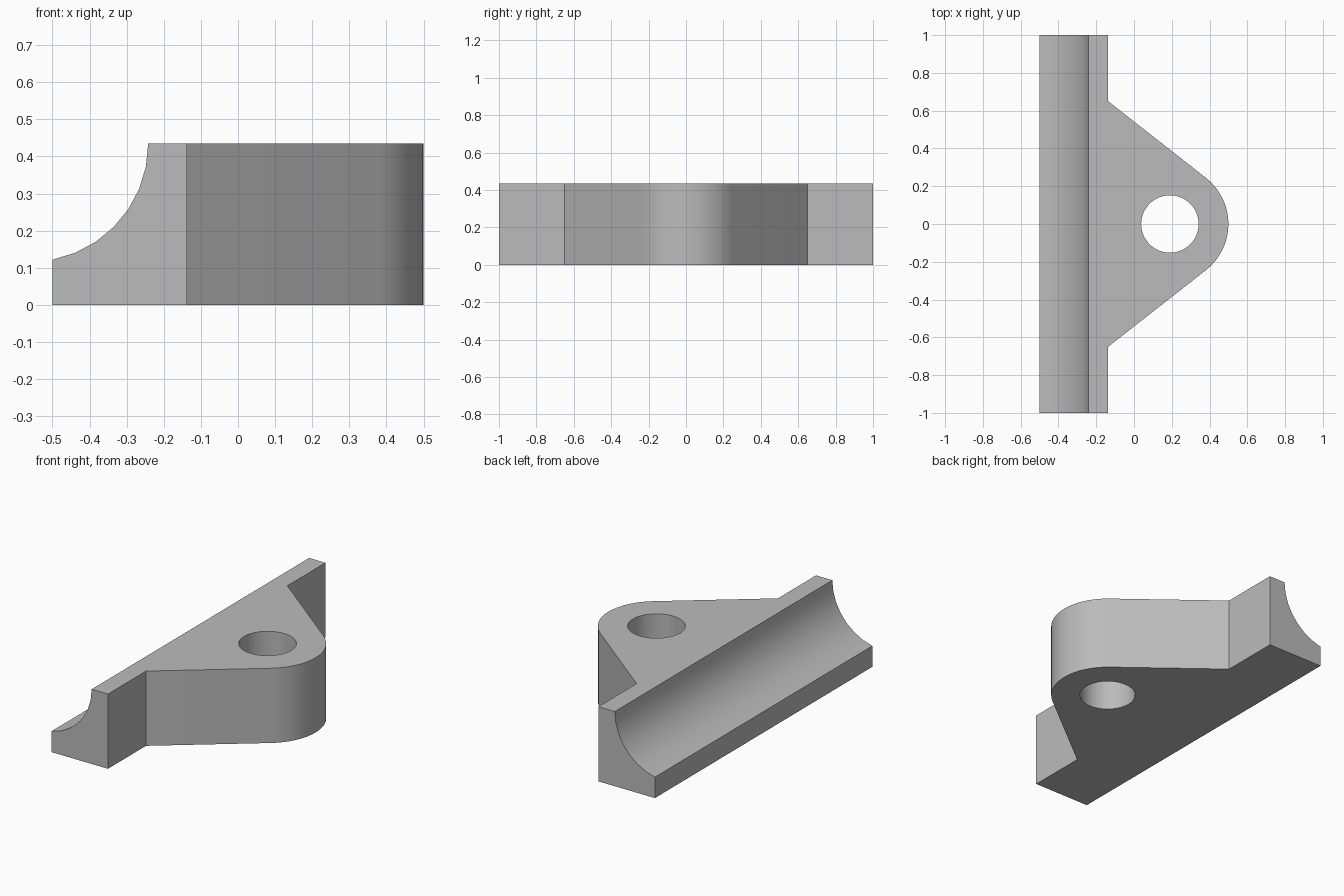
import bpy, bmesh
from math import acos, atan2, cos, sin, hypot, pi
from mathutils import Vector

cube = bpy.data.objects.get("Cube")
if cube:
    bpy.data.objects.remove(cube, do_unlink=True)

HEIGHT = 0.435
HALF_LENGTH = 1.0
RAIL_OUT, RAIL_IN = -0.5, -0.137      # x limits of the long rail
LUG_X, LUG_R, HOLE_R = 0.19, 0.31, 0.152
LUG_BASE = 0.65                       # half width where the lug meets the rail
COVE_X, COVE_R = -0.561, 0.319

grey = bpy.data.materials.new("plain grey")
grey.use_nodes = True
colour = (0.5, 0.5, 0.5, 1)
grey.diffuse_color = colour
grey.node_tree.nodes["Principled BSDF"].inputs["Base Color"].default_value = colour


def arc(cx, cy, r, start, end, steps):
    return [(cx + r * cos(start + (end - start) * i / steps),
             cy + r * sin(start + (end - start) * i / steps)) for i in range(steps + 1)]


def prism(name, points, shift):
    """Extrude a closed outline of 3D points along a vector."""
    bm = bmesh.new()
    face = bm.faces.new([bm.verts.new(p) for p in points])
    top = bmesh.ops.extrude_face_region(bm, geom=[face])["geom"]
    bmesh.ops.translate(bm, vec=Vector(shift),
                        verts=[v for v in top if isinstance(v, bmesh.types.BMVert)])
    bmesh.ops.recalc_face_normals(bm, faces=bm.faces)
    mesh = bpy.data.meshes.new(name)
    bm.to_mesh(mesh)
    bm.free()
    mesh.materials.append(grey)
    obj = bpy.data.objects.new(name, mesh)
    bpy.context.collection.objects.link(obj)
    return obj


# Bracket body: straight rail with a tapered lug tangent to its round tip
reach = hypot(LUG_X - RAIL_IN, LUG_BASE)
tangent = atan2(LUG_BASE, RAIL_IN - LUG_X) - acos(LUG_R / reach)
outline = [(RAIL_OUT, -HALF_LENGTH), (RAIL_IN, -HALF_LENGTH), (RAIL_IN, -LUG_BASE)]
outline += arc(LUG_X, 0, LUG_R, -tangent, tangent, 16)
outline += [(RAIL_IN, LUG_BASE), (RAIL_IN, HALF_LENGTH), (RAIL_OUT, HALF_LENGTH)]
body = prism("bracket_body", [(x, y, 0) for x, y in outline], (0, 0, HEIGHT))

# Cove along the rail and bolt hole through the lug
cove = arc(COVE_X, HEIGHT, COVE_R, -pi / 2, 0, 8)
cove += [(COVE_X + COVE_R, HEIGHT + 0.2), (COVE_X, HEIGHT + 0.2)]
hole = arc(LUG_X, 0, HOLE_R, 0, 2 * pi, 48)[:-1]
cutters = [
    prism("cove_cutter", [(x, -1.1, z) for x, z in cove], (0, 2.2, 0)),
    prism("hole_cutter", [(x, y, -0.1) for x, y in hole], (0, 0, HEIGHT + 0.2)),
]

bpy.ops.object.select_all(action="DESELECT")
body.select_set(True)
bpy.context.view_layer.objects.active = body
for cutter in cutters:
    cutter.hide_render = True
    cut = body.modifiers.new(cutter.name, "BOOLEAN")
    cut.operation = "DIFFERENCE"
    cut.solver = "EXACT"
    cut.object = cutter
    bpy.ops.object.modifier_apply(modifier=cut.name)
    bpy.data.objects.remove(cutter, do_unlink=True)

bpy.ops.object.shade_smooth_by_angle(angle=pi / 6)
